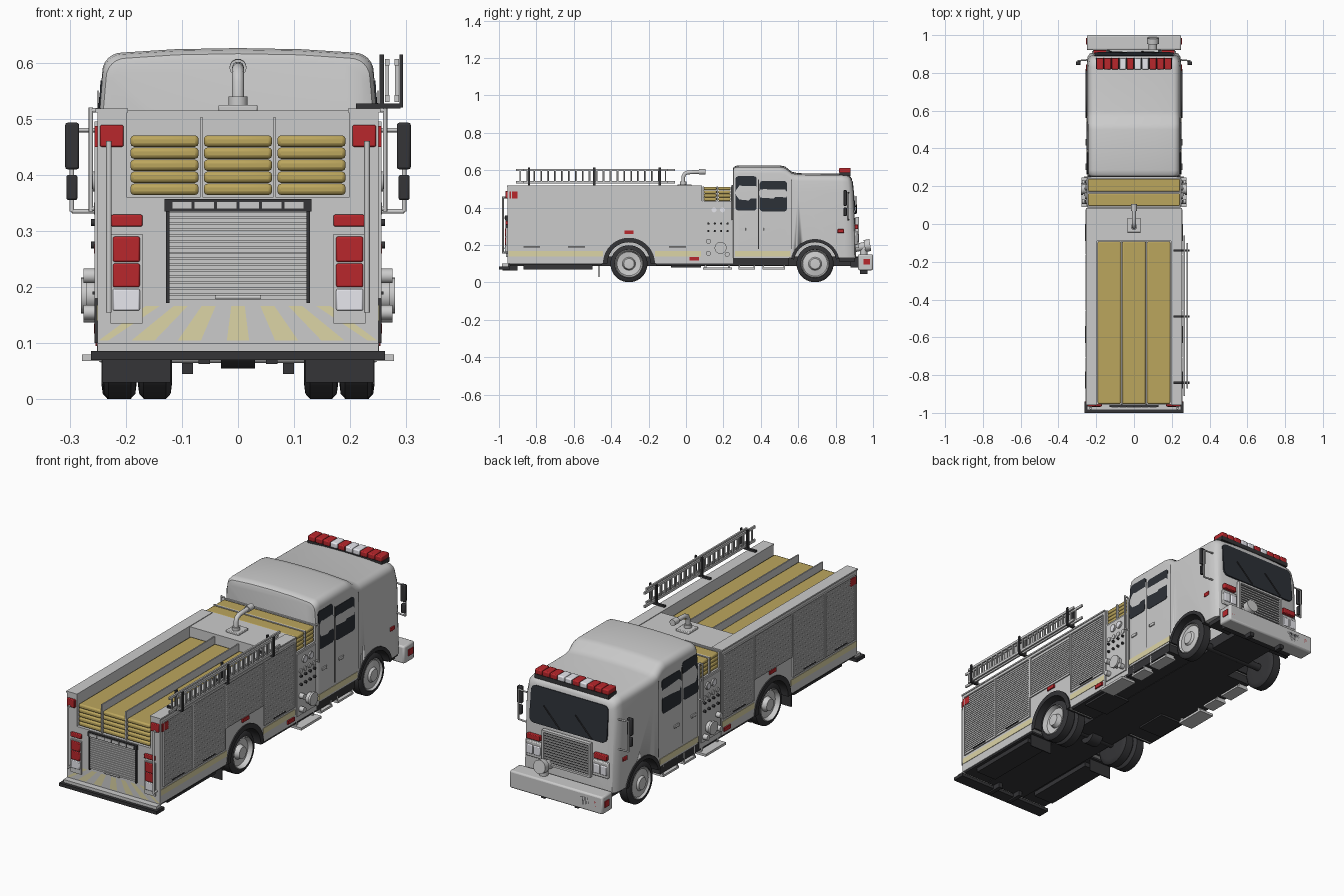
import bpy, bmesh
from math import sin, cos, pi, radians
from mathutils import Vector

if "Cube" in bpy.data.objects:
    bpy.data.objects.remove(bpy.data.objects["Cube"])

def mat(name, c):
    m = bpy.data.materials.new(name)
    m.diffuse_color = (*c, 1)
    m.use_nodes = True
    m.node_tree.nodes["Principled BSDF"].inputs["Base Color"].default_value = m.diffuse_color
    return m
DARK, GLASS = mat("dark", (.035, .035, .038)), mat("glass", (.025, .03, .038))
HOSE, STRIPE = mat("hose", (.5, .38, .11)), mat("stripe", (.72, .66, .38))
RED, WHITE = mat("red", (.48, .02, .025)), mat("white", (.8, .8, .85))

def finish(name, bm, m=None, mirror=False, bevel=0, smooth=True):
    bmesh.ops.remove_doubles(bm, verts=bm.verts, dist=1e-6)
    bmesh.ops.recalc_face_normals(bm, faces=bm.faces)
    me = bpy.data.meshes.new(name)
    bm.to_mesh(me)
    bm.free()
    ob = bpy.data.objects.new(name, me)
    bpy.context.collection.objects.link(ob)
    if m: me.materials.append(m)
    if bevel:
        b = ob.modifiers.new("bevel", 'BEVEL')
        b.width, b.segments = bevel, 2
    if mirror: ob.modifiers.new("mirror", 'MIRROR')
    if smooth:
        bpy.ops.object.select_all(action='DESELECT')
        ob.select_set(True)
        bpy.context.view_layer.objects.active = ob
        bpy.ops.object.shade_smooth_by_angle(angle=radians(35))
    return ob

def boxes(name, dims, m=None, mirror=False, bevel=0):
    """each entry: x0, x1, y0, y1, z0, z1"""
    bm = bmesh.new()
    for x0, x1, y0, y1, z0, z1 in dims:
        g = [[[bm.verts.new((x, y, z)) for z in (z0, z1)] for y in (y0, y1)] for x in (x0, x1)]
        for i in (0, 1):
            bm.faces.new((g[i][0][0], g[i][1][0], g[i][1][1], g[i][0][1]))
            bm.faces.new((g[0][i][0], g[1][i][0], g[1][i][1], g[0][i][1]))
            bm.faces.new((g[0][0][i], g[1][0][i], g[1][1][i], g[0][1][i]))
    bmesh.ops.recalc_face_normals(bm, faces=bm.faces)
    return finish(name, bm, m, mirror, bevel, bool(bevel))

def rods(name, segs, m=None, mirror=False, n=12):
    """each entry: start, end, radius"""
    bm = bmesh.new()
    for a, b, r in segs:
        a, b = Vector(a), Vector(b)
        d = b - a
        mx = d.to_track_quat('Z', 'Y').to_matrix().to_4x4()
        mx.translation = (a + b) / 2
        bmesh.ops.create_cone(bm, cap_ends=True, segments=n, radius1=r, radius2=r, depth=d.length, matrix=mx)
    return finish(name, bm, m, mirror)

def lathe(name, prof, cy, cz, m=None, a0=0, a1=2 * pi, n=40, loop=False):
    """turn (x, radius) points about an x axis, both sides of the truck"""
    bm = bmesh.new()
    rings = [[bm.verts.new((x, cy + r * cos(a0 + (a1 - a0) * i / n), cz + r * sin(a0 + (a1 - a0) * i / n)))
              for x, r in prof] for i in range(n + 1)]
    k = len(prof)
    for p, q in zip(rings, rings[1:]):
        for j in range(k if loop else k - 1):
            bm.faces.new((p[j], p[(j + 1) % k], q[(j + 1) % k], q[j]))
    if loop:
        bm.faces.new(rings[0]); bm.faces.new(rings[-1])
    return finish(name, bm, m, True)

shear = lambda z: max(0, z - .33) * .1
def plate(name, axis, u0, u1, z0, z1, r, base, t, m, mirror=False):
    """rounded panel lying on the cab side ('x') or cab front ('y')"""
    bm = bmesh.new()
    rows = [[], []]
    for k, (cu, cz) in enumerate(((u1 - r, z1 - r), (u0 + r, z1 - r), (u0 + r, z0 + r), (u1 - r, z0 + r))):
        for i in range(5):
            a = (k + i / 4) * pi / 2
            u, z = cu + r * cos(a), cz + r * sin(a)
            for row, d in zip(rows, (0, t)):
                p = (base + d - .08 * max(0, z - .48), u, z) if axis == 'x' else (u, base + d - shear(z), z)
                row.append(bm.verts.new(p))
    for row in rows: bm.faces.new(row)
    for i in range(20):
        j = (i + 1) % 20
        bm.faces.new((rows[0][i], rows[0][j], rows[1][j], rows[1][i]))
    return finish(name, bm, m, mirror)

def cut_arch(ob, cy):
    c = rods("arch_cutter", [((s * .1, cy, .1), (s * .3, cy, .1), .125) for s in (-1, 1)], n=48)
    c.hide_render = True
    b = ob.modifiers.new("arch", 'BOOLEAN')
    b.operation, b.object, b.solver = 'DIFFERENCE', c, 'EXACT'
    bpy.context.view_layer.objects.active = ob
    bpy.ops.object.modifier_apply(modifier=b.name)
    bpy.data.objects.remove(c)

# Cab: rounded cross-sections lofted along y
bm, rings = bmesh.new(), []
for y, w, zt in ((.25, .232, .605), (.254, .243, .616), (.265, .249, .623), (.285, .25, .626), (.5, .25, .626), (.53, .25, .62),
                 (.565, .25, .592), (.6, .25, .584), (.85, .25, .582), (.885, .246, .578), (.903, .234, .567), (.91, .214, .552)):
    r = .035
    half = [(w, .13), (w, .48)] + [(w - .008 - r + r * cos(i * pi / 12), zt - .008 - r + r * sin(i * pi / 12)) for i in range(7)]
    half += [(w * .45, zt - .002)]
    pts = half + [(0, zt)] + [(-x, z) for x, z in reversed(half)]
    k = min(1, max(0, (y - .6) / .3))
    rings.append([bm.verts.new((x, y - shear(z) * k, z)) for x, z in pts])
n = len(rings[0])
for p, q in zip(rings, rings[1:]):
    for i in range(n):
        bm.faces.new((p[i], p[(i + 1) % n], q[(i + 1) % n], q[i]))
bm.faces.new(rings[0]); bm.faces.new(rings[-1])
cab = finish("cab", bm)
cut_arch(cab, .69)
plate("rear_cab_window", 'x', .265, .378, .385, .568, .015, .244, .008, GLASS, True)
plate("front_cab_window", 'x', .394, .54, .38, .542, .015, .244, .008, GLASS, True)
plate("windshield", 'y', -.208, .208, .365, .54, .025, .905, .008, GLASS)
boxes("door_seams", [(.249, .2508, y, y + .003, .18, z) for y, z in ((.386, .55), (.565, .55))], DARK, True)
boxes("door_handles", [(.25, .256, y, y + .035, .277, .292) for y in (.285, .415)], None, True, .002)
rods("wipers", [((x, .912, .37), (x + .09, .908, .46), .003) for x in (-.13, .04)], DARK)

# Cab face: grille, headlamps, marker lamps
boxes("grille_back", [(-.125, .125, .9, .914, .19, .345)], DARK)
boxes("grille_frame", [(-.13, .13, .905, .925, z, z + .01) for z in (.185, .34)] +
      [(x, x + .01, .905, .925, .185, .35) for x in (-.13, .12)] +
      [(-.12, .12, .91, .92, .2 + i * .0125, .207 + i * .0125) for i in range(11)])
boxes("headlamp_bezel", [(.137, .222, .9, .917, .2, .275)], None, True, .004)
boxes("headlamps", [(x, x + .036, .91, .922, .215, .26) for x in (.142, .182)], WHITE, True, .004)
boxes("front_marker_lamps", [(.145, .215, .9, .92, .285, .31), (.24, .254, .81, .845, .265, .285)], RED, True, .003)

# Roof light bar
boxes("light_bar_base", [(-.2, .2, .82, .88, .568, .588)], DARK)
lens = [(-.2 + i * .04 + .002, -.2 + i * .04 + .038, .818, .88, .586, .612) for i in range(10)]
boxes("light_bar_red", [b for i, b in enumerate(lens) if i not in (3, 5, 6)], RED, False, .005)
boxes("light_bar_white", [lens[i] for i in (3, 5, 6)], WHITE, False, .005)

# Mirrors
boxes("mirrors", [(.283, .308, .842, .86, .41, .493), (.286, .306, .842, .86, .355, .4)], DARK, True, .004)
rods("mirror_arms", [((.235, .87, z), (.296, .864, z), .004) for z in (.335, .48)] +
     [((.296, .864, .335), (.296, .864, .48), .004)], None, True)

# Bumper with intake, siren and lamps
boxes("bumper", [(-.25, .25, .92, 1, .065, .15)], None, False, .008)
boxes("bumper_mount", [(-.2, .2, .88, .93, .08, .135)], DARK)
rods("front_intake", [((.1, .905, .185), (.1, .96, .195), .022), ((.1, .955, .195), (.1, .985, .2), .032), ((.1, .95, .15), (.1, .95, .185), .02)], n=24)
boxes("siren", [(-.175, -.138, .99, 1, .085, .13), (-.132, -.095, .99, 1, .085, .13)], DARK)
rods("siren_horns", [((x, .99, .107), (x, 1, .107), .013) for x in (-.156, -.114)], n=20)
boxes("bumper_lamps", [(.205, .238, .99, 1, .09, .125), (.245, .254, .95, .985, .095, .125)], RED, True)
boxes("tow_hooks", [(.08, .1, .93, .97, .045, .07)], DARK, True)

# Rear body
body = boxes("rear_body", [(-.25, .25, -.955, .085, .1, .36)])
cut_arch(body, -.305)
boxes("bed_walls", [(.198, .25, -.955, .085, .36, .515)], None, True)
boxes("front_deck", [(-.198, .198, -.09, .085, .36, .515)])
boxes("top_trim", [(.196, .254, -.957, .085, .511, .518)], None, True)
boxes("bed_dividers", [(x - .003, x + .003, -.955, -.09, .36, .502) for x in (-.065, .065)])
boxes("bed_hose", [(x - .061, x + .061, -.953, -.092, .364 + i * .0215, .3845 + i * .0215)
                   for x in (-.131, 0, .131) for i in range(5)], HOSE, False, .007)

# Side roller doors: slats and frames
slats, frames = [], []
for y0, y1, z0 in ((-.93, -.715, .185), (-.7, -.465, .185), (-.45, -.17, .285), (-.155, .07, .185)):
    c = int((.49 - z0) / .0105)
    slats += [(.245, .2535, y0, y1, z0 + i * .0105, z0 + i * .0105 + .0075) for i in range(c)]
    frames += [(.245, .256, y, y + .006, z0 - .005, .495) for y in (y0 - .006, y1)]
    frames += [(.245, .256, y0, y1, z, z + .005) for z in (z0 - .005, .49)]
boxes("side_door_slats", slats, None, True)
boxes("side_door_frames", frames, None, True)
boxes("side_door_bars", [(.25, .259, y, y + .09, .187, .192) for y in (-.87, -.63, -.09)], DARK, True)
boxes("side_stripes", [(.247, .252, a, b, .14, .168) for a, b in ((-.95, -.445), (-.165, .08), (.262, .56))], STRIPE, True)
boxes("side_lamps", [(.245, .257, -.33, -.28, .26, .277), (.245, .257, .02, .07, .117, .135), (.245, .256, -.945, -.9, .45, .487)], RED, True)

# Rear face
boxes("rear_door_slats", [(-.122, .122, -.961, -.95, .178 + i * .0105, .186 + i * .0105) for i in range(15)])
boxes("rear_door_frame", [(-.131, .131, -.968, -.95, .335, .357), (-.128, -.122, -.965, -.95, .172, .335), (.122, .128, -.965, -.95, .172, .335)], DARK)
boxes("rear_strip_light", [(-.118 + i * .04, -.082 + i * .04, -.971, -.95, .339, .353) for i in range(6)])
rods("rear_door_handle", [((-.04, -.968, .182), (.04, -.968, .182), .004)])
boxes("tail_lamp_panel", [(.17, .227, -.962, -.95, .135, .295)], None, True)
boxes("tail_lamps", [(.175, .223, -.968, -.95, .245, .29), (.175, .223, -.968, -.95, .2, .242), (.17, .226, -.966, -.95, .308, .329),
                     (.204, .246, -.966, -.94, .45, .489)], RED, True, .003)
boxes("reverse_lamps", [(.175, .223, -.968, -.95, .158, .197)], WHITE, True, .003)
rods("rear_handrails", [((.23, -.978, .155), (.23, -.978, .46), .005)] + [((.23, -.978, z), (.23, -.95, z), .005) for z in (.16, .455)], None, True)
bm = bmesh.new()
for a, b in ((-.012, .012), (.04, .065), (.09, .115), (.14, .165)):
    for s in (-1, 1):
        f = [(a, .166), (b, .166), (min(b * 1.65, .248), .105), (a * 1.65, .105)]
        if a > 0 or s > 0:
            bm.faces.new([bm.verts.new((s * x, -.957, z)) for x, z in f])
finish("chevron_stripes", bm, STRIPE)
boxes("rear_step", [(-.262, .262, -1, -.94, .07, .086)], DARK)
boxes("rear_step_riser", [(-.25, .25, -.985, -.95, .086, .1)])

# Pump module with hoses running across
boxes("pump_housing", [(-.247, .247, .085, .25, .1, .435)])
boxes("pump_panel", [(.245, .252, .095, .24, .125, .425)], None, True)
boxes("cross_bed_frame", [(-.247, .247, y, y + .008, .43, .513) for y in (.087, .163, .241)])
boxes("cross_hose", [(-.243, .243, y, y + .067, .436 + i * .019, .4545 + i * .019) for y in (.0955, .172) for i in range(4)], HOSE, False, .006)
rods("gauges", [((.25, y, .388), (.259, y, .388), .018) for y in (.15, .195)] +
     [((.25, .12 + .034 * i, z), (.257, .12 + .034 * i, z), .011) for i in range(4) for z in (.34, )], None, True, 20)
rods("gauge_faces", [((.25, y, .388), (.26, y, .388), .013) for y in (.15, .195)], WHITE, True, 20)
rods("valve_knobs", [((.25, .12 + .034 * i, z), (.262, .12 + .034 * i, z), .006) for i in range(4) for z in (.315, .275)], DARK, True)
rods("pump_inlet", [((.25, .185, .185), (.272, .185, .185), .026), ((.27, .185, .185), (.28, .185, .185), .032)], None, True, 24)
rods("pump_outlets", [((.25, y, z), (.275, y, z), .013) for y, z in ((.12, .22), (.12, .155), (.22, .15))], None, True, 16)
rods("pump_handrails", [((.262, .247, .335), (.262, .247, .52), .004)] + [((.262, .247, z), (.244, .247, z), .004) for z in (.34, .515)], None, True)

# Deck nozzle
boxes("nozzle_base", [(-.035, .035, -.045, .03, .513, .525)], None, False, .003)
cu = bpy.data.curves.new("deck_nozzle", 'CURVE')
cu.dimensions, cu.bevel_depth, cu.bevel_resolution, cu.use_fill_caps = '3D', .011, 3, True
sp = cu.splines.new('POLY')
path = [(-.015, .52), (-.015, .565), (-.008, .58), (.008, .588), (.04, .59), (.1, .592)]
sp.points.add(len(path) - 1)
for p, (y, z) in zip(sp.points, path): p.co = (0, y, z, 1)
bpy.context.collection.objects.link(bpy.data.objects.new("deck_nozzle", cu))
rods("nozzle_tip", [((0, .07, .591), (0, .105, .592), .015), ((0, -.015, .52), (0, -.015, .54), .017)], n=20)

# Ladder on the right side
lad = []
for x, a, b in ((.262, -.91, -.06), (.279, -.87, -.1)):
    lad += [(x, x + .008, a, b, z, z + .012) for z in (.53, .595)]
    lad += [(x + .001, x + .007, a + .02 + i * .037, a + .027 + i * .037, .54, .597) for i in range(int((b - a) / .037))]
boxes("ladder", lad)
boxes("ladder_brackets", [d for y in (-.84, -.49, -.14) for d in ((.21, .29, y - .006, y + .006, .518, .527),
      (.252, .26, y - .006, y + .006, .52, .615), (.288, .294, y - .006, y + .006, .52, .615))], DARK)

# Wheels and fenders
def tyre(name, x, cy):
    lathe(name, [(x, 0), (x, .075), (x + .002, .09), (x + .01, .099), (x + .05, .099), (x + .058, .09), (x + .06, .076), (x + .05, .074)], cy, .1, DARK)
tyre("front_tyre", .183, .69); tyre("rear_outer_tyre", .181, -.305); tyre("rear_inner_tyre", .118, -.305)
lathe("front_rim", [(.238, .076), (.243, .072), (.234, .066), (.24, .035), (.25, .028), (.252, 0)], .69, .1)
lathe("rear_rim", [(.238, .076), (.243, .072), (.222, .064), (.218, .035), (.24, .028), (.242, 0)], -.305, .1)
for name, cy, r, a in (("front_fender", .69, .132, .2), ("rear_fender", -.305, .139, 0)):
    lathe(name, [(.1, .115), (.256, .115), (.256, r), (.247, r), (.247, .127), (.1, .127)], cy, .1, DARK, a, pi - a, 32, True)
rods("axles", [((-.2, y, .1), (.2, y, .1), .018) for y in (.69, -.305)] + [((-.03, -.305, .1), (.03, -.305, .1), .045)], DARK)
boxes("mud_flaps", [(.12, .242, -.468, -.463, .03, .1)], DARK, True)

# Underside and steps
boxes("chassis", [(-.11, .11, -.94, .93, .088, .14), (-.245, .245, -.945, -.45, .092, .101), (-.245, .245, -.16, .55, .09, .132), (-.23, .23, .82, .9, .11, .131)], DARK)
boxes("under_tanks", [(.12, .23, -.87, -.5, .07, .095), (.1, .23, -.08, .08, .08, .1), (.05, .07, -.98, -.9, .063, .1)], DARK, True)
boxes("cab_steps", [d for a, b in ((.28, .37), (.41, .53)) for d in ((.19, .25, a, b, .07, .08),
      (.2, .245, a, a + .008, .08, .13), (.2, .245, b - .008, b, .08, .13))], None, True)
boxes("pump_step", [(.2, .278, .09, .245, .068, .08), (.2, .245, .1, .11, .08, .1), (.2, .245, .225, .235, .08, .1)], None, True)
